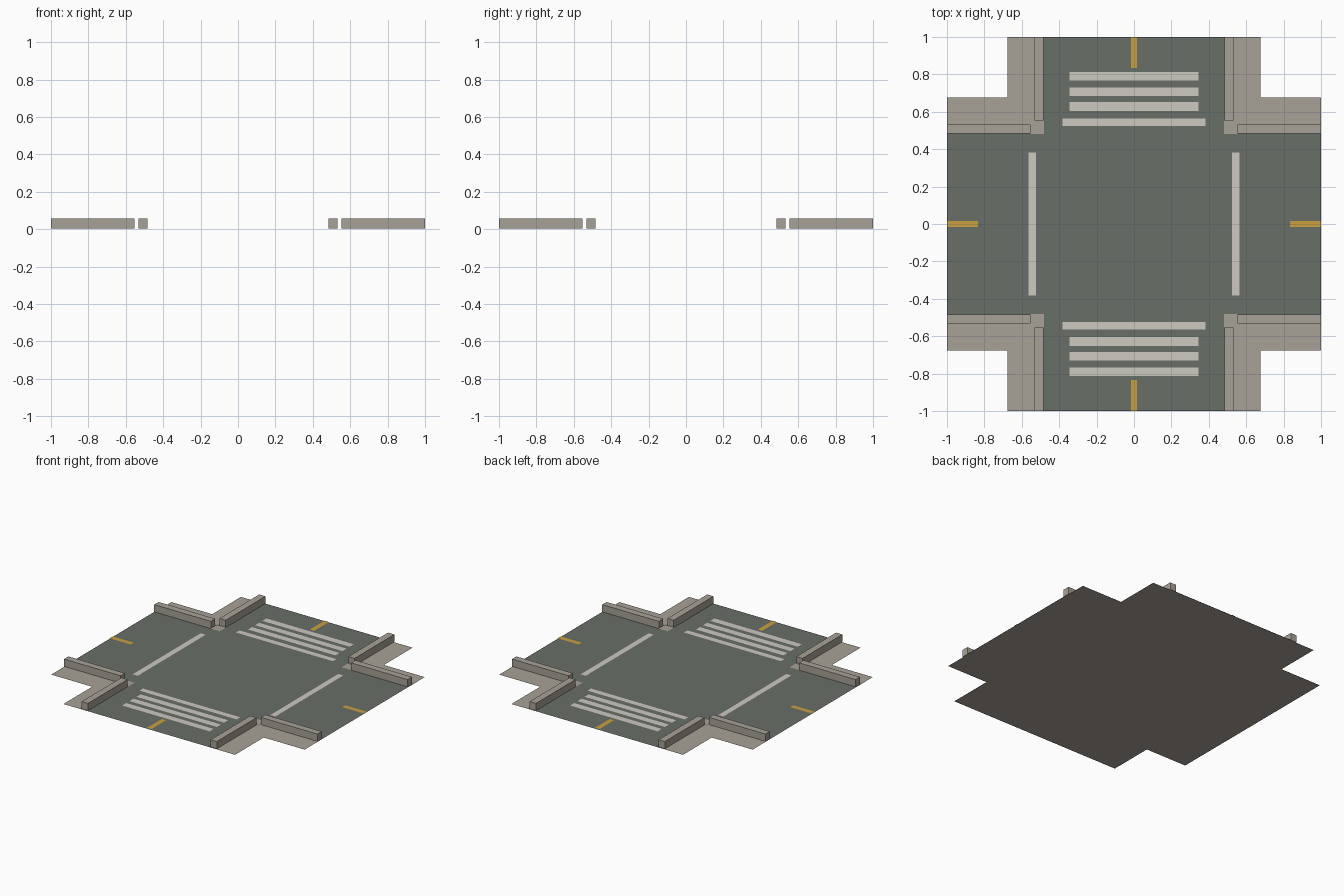
import bpy, bmesh, math

if "Cube" in bpy.data.objects:
    bpy.data.objects.remove(bpy.data.objects["Cube"])


def material(name, r, g, b):
    def lin(c):
        c /= 255
        return c / 12.92 if c <= 0.04045 else ((c + 0.055) / 1.055) ** 2.4
    m = bpy.data.materials.new(name)
    m.diffuse_color = (lin(r), lin(g), lin(b), 1)
    m.use_nodes = True
    m.node_tree.nodes["Principled BSDF"].inputs["Base Color"].default_value = m.diffuse_color
    return m


STONE = material("warm_stone", 167, 161, 151)
ASPHALT = material("asphalt", 105, 110, 104)
WHITE = material("road_white", 205, 200, 193)
YELLOW = material("road_yellow", 200, 160, 64)


def add_object(name, bm, mat):
    me = bpy.data.meshes.new(name)
    bm.to_mesh(me)
    bm.free()
    me.materials.append(mat)
    ob = bpy.data.objects.new(name, me)
    bpy.context.collection.objects.link(ob)
    return ob


def sheet(name, points, z, mat):
    """Flat upward-facing polygon."""
    bm = bmesh.new()
    f = bm.faces.new([bm.verts.new((x, y, z)) for x, y in points])
    f.normal_update()
    if f.normal.z < 0:
        f.normal_flip()
    return add_object(name, bm, mat)


def rect(name, cx, cy, hx, hy, z, mat):
    return sheet(name, [(cx - hx, cy - hy), (cx + hx, cy - hy),
                        (cx + hx, cy + hy), (cx - hx, cy + hy)], z, mat)


def cross(name, w, z, mat):
    """Plus-shaped sheet whose arms have half width w."""
    quarter = [(1, -w), (1, w), (w, w)]
    pts = []
    for x, y in quarter:
        pts.append((x, y))
    for _ in range(3):
        quarter = [(-y, x) for x, y in quarter]
        pts += quarter
    return sheet(name, pts, z, mat)


def box(name, x0, x1, y0, y1, z0, z1, mat):
    bm = bmesh.new()
    bmesh.ops.create_cube(bm, size=1)
    for v in bm.verts:
        v.co.x = x1 if v.co.x > 0 else x0
        v.co.y = y1 if v.co.y > 0 else y0
        v.co.z = z1 if v.co.z > 0 else z0
    return add_object(name, bm, mat)


# Pavement base and crossing roads
cross("sidewalk", 0.677, 0.0, STONE)
cross("road", 0.486, 0.004, ASPHALT)

# Kerbs and corner ramps
IN, OUT, START = 0.484, 0.533, 0.553
for sx in (-1, 1):
    for sy in (-1, 1):
        xs = sorted((sx * START, sx))
        ys = sorted((sy * IN, sy * OUT))
        box("kerb_side_arm", *xs, *ys, 0.004, 0.056, STONE)
        xs = sorted((sx * IN, sx * OUT))
        ys = sorted((sy * START, sy))
        box("kerb_long_arm", *xs, *ys, 0.004, 0.056, STONE)
        c = (0.480 + START) / 2
        h = (START - 0.480) / 2
        rect("corner_ramp", sx * c, sy * c, h, h, 0.006, STONE)

# Painted markings
MARK = 0.007
for s in (-1, 1):
    for y in (0.79, 0.708, 0.628):
        rect("crosswalk_stripe", 0, s * y, 0.345, 0.023, MARK, WHITE)
    rect("stop_line_long_arm", 0, s * 0.543, 0.383, 0.02, MARK, WHITE)
    rect("stop_line_side_arm", s * 0.543, 0, 0.02, 0.383, MARK, WHITE)
    rect("centre_dash_long_arm", 0, s * 0.917, 0.017, 0.083, MARK, YELLOW)
    rect("centre_dash_side_arm", s * 0.917, 0, 0.083, 0.017, MARK, YELLOW)

# Manhole cover
sheet("manhole_cover",
      [(0.16 + 0.093 * math.cos(i * math.tau / 32),
        -0.14 + 0.093 * math.sin(i * math.tau / 32)) for i in range(32)],
      0.006, ASPHALT)
